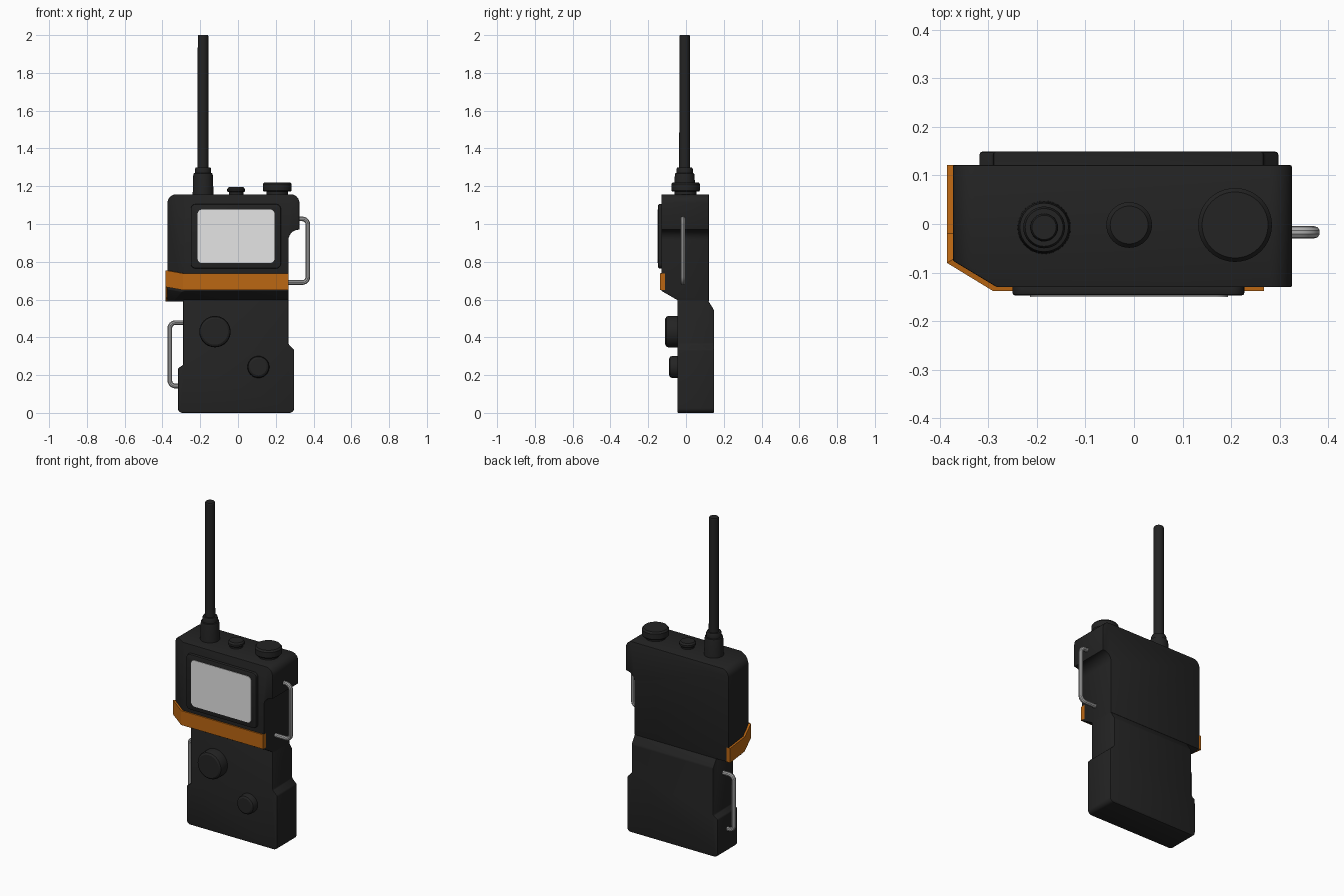
import bpy, bmesh, math
from mathutils import Vector, Matrix

if "Cube" in bpy.data.objects:
    bpy.data.objects.remove(bpy.data.objects["Cube"])


def material(name, rgb):
    m = bpy.data.materials.new(name)
    m.diffuse_color = (*rgb, 1)
    m.use_nodes = True
    m.node_tree.nodes["Principled BSDF"].inputs["Base Color"].default_value = m.diffuse_color
    return m


BLACK = material("black_rubber", (0.017, 0.017, 0.017))
ORANGE = material("orange_trim", (0.50, 0.135, 0.006))
SCREEN = material("pale_screen", (0.78, 0.78, 0.78))
METAL = material("grey_metal", (0.42, 0.42, 0.42))


def rounded(points, closed=True, steps=6):
    """Round each (u, v, cut) corner with an arc starting 'cut' away from it."""
    out, n = [], len(points)
    for i, p in enumerate(points):
        c, cut = Vector(p[:2]), (p[2] if len(p) > 2 else 0)
        if not cut or (not closed and i in (0, n - 1)):
            out.append(c)
            continue
        a = c + (Vector(points[i - 1][:2]) - c).normalized() * cut
        b = c + (Vector(points[(i + 1) % n][:2]) - c).normalized() * cut
        for k in range(steps + 1):
            t = k / steps
            w = (1 - t) ** 2, 2 * t * (1 - t) * 0.7071, t * t
            out.append((a * w[0] + c * w[1] + b * w[2]) / sum(w))
    return out


def finish(ob, mat, bevel=0):
    """Add to scene, bevel, apply and shade."""
    if ob.name not in bpy.context.scene.collection.objects:
        bpy.context.scene.collection.objects.link(ob)
    ob.data.materials.append(mat)
    if bevel:
        m = ob.modifiers.new("edge_bevel", 'BEVEL')
        m.width, m.segments, m.limit_method = bevel, 2, 'ANGLE'
        m.angle_limit = math.radians(28)
    bpy.ops.object.select_all(action='DESELECT')
    ob.select_set(True)
    bpy.context.view_layer.objects.active = ob
    bpy.ops.object.convert(target='MESH')
    bpy.ops.object.shade_smooth_by_angle(angle=math.radians(30))
    return ob


def mesh_object(name, bm, mat, bevel=0):
    bmesh.ops.recalc_face_normals(bm, faces=bm.faces)
    me = bpy.data.meshes.new(name)
    bm.to_mesh(me)
    bm.free()
    return finish(bpy.data.objects.new(name, me), mat, bevel)


def prism(name, profile, y0, y1, mat, bevel=0, cuts=()):
    """Extrude an (x, z) profile along y, then slice off (point, normal) planes."""
    bm = bmesh.new()
    face = bm.faces.new([bm.verts.new((p.x, y0, p.y)) for p in rounded(profile)])
    ext = bmesh.ops.extrude_face_region(bm, geom=[face], use_keep_orig=True)
    verts = [g for g in ext["geom"] if isinstance(g, bmesh.types.BMVert)]
    bmesh.ops.translate(bm, verts=verts, vec=(0, y1 - y0, 0))
    for co, no in cuts:
        res = bmesh.ops.bisect_plane(bm, geom=bm.verts[:] + bm.edges[:] + bm.faces[:],
                                     plane_co=co, plane_no=no, clear_outer=True)
        edges = [g for g in res["geom_cut"] if isinstance(g, bmesh.types.BMEdge)]
        bmesh.ops.edgenet_fill(bm, edges=edges)
    return mesh_object(name, bm, mat, bevel)


def lathe(name, profile, centre, mat, forward=False, segs=40, bevel=0):
    """Revolve (radius, height) points; forward=True points the axis to -y."""
    bm = bmesh.new()
    rings = [[bm.verts.new((r * math.cos(2 * math.pi * i / segs),
                            r * math.sin(2 * math.pi * i / segs), h))
              for i in range(segs)] for r, h in profile]
    for lo, hi in zip(rings, rings[1:]):
        for i in range(segs):
            j = (i + 1) % segs
            bm.faces.new((lo[i], lo[j], hi[j], hi[i]))
    bm.faces.new(rings[0])
    bm.faces.new(rings[-1])
    if forward:
        bm.transform(Matrix.Rotation(math.radians(90), 4, 'X'))
    bm.transform(Matrix.Translation(centre))
    return mesh_object(name, bm, mat, bevel)


def wire_handle(name, path, y, radius=0.013):
    cu = bpy.data.curves.new(name, 'CURVE')
    cu.dimensions, cu.bevel_depth = '3D', radius
    cu.bevel_resolution, cu.use_fill_caps = 3, True
    pts = rounded(path, closed=False)
    sp = cu.splines.new('POLY')
    sp.points.add(len(pts) - 1)
    for q, p in zip(sp.points, pts):
        q.co = (p.x, y, p.y, 1)
    return finish(bpy.data.objects.new(name, cu), METAL)


# Upper housing: right side notch, front-left chamfer and sloped chin
upper = [(-0.373, 0.59), (-0.373, 1.157, 0.045), (0.325, 1.157, 0.045),
         (0.325, 0.97), (0.267, 0.97, 0.055), (0.267, 0.59)]
prism("upper_housing", upper, -0.13, 0.121, BLACK, 0.005, cuts=[
    ((-0.38, -0.0715, 0.8), (-0.514, -0.857, 0)),
    ((0, -0.137, 0.65), (0, -0.50, -0.866)),
    ((-0.385, -0.08, 0.667), Vector((-0.416, -0.52, -0.57)).normalized()),
])

# Lower housing: flared foot, sloped back shoulder
lower = [(-0.318, 0, 0.025), (0.297, 0, 0.025), (0.297, 0.335), (0.267, 0.365),
         (0.267, 0.62), (-0.29, 0.62), (-0.29, 0.255), (-0.318, 0.235)]
prism("lower_housing", lower, -0.046, 0.149, BLACK, 0.006, cuts=[
    ((0, 0.12, 0.59), Vector((0, 0.85, 0.53)).normalized()),
])

# Orange band wrapping the front, the chamfer and the left side
bm = bmesh.new()
stations = [((0.268, -0.138), (0.267, -0.11), 0.650), ((-0.29, -0.138), (-0.28, -0.11), 0.650),
            ((-0.385, -0.08), (-0.36, -0.065), 0.667), ((-0.385, -0.02), (-0.36, -0.02), 0.608),
            ((-0.385, 0.121), (-0.36, 0.121), 0.591)]
loops = [[bm.verts.new((*o, z)), bm.verts.new((*o, z + 0.088)),
          bm.verts.new((*i, z + 0.088)), bm.verts.new((*i, z))] for o, i, z in stations]
for a, b in zip(loops, loops[1:]):
    for k in range(4):
        bm.faces.new((a[k], a[(k + 1) % 4], b[(k + 1) % 4], b[k]))
bm.faces.new(loops[0])
bm.faces.new(loops[-1])
mesh_object("orange_band", bm, ORANGE)


# Screen and its frame
def rect(x0, x1, z0, z1, r):
    return [(x0, z0, r), (x1, z0, r), (x1, z1, r), (x0, z1, r)]


prism("screen_frame", rect(-0.25, 0.227, 0.765, 1.105, 0.025), -0.147, -0.12, BLACK, 0.005)
prism("screen", rect(-0.214, 0.194, 0.793, 1.077, 0.025), -0.150, -0.144, SCREEN)

# Front buttons
for name, x, z, r, h in (("large_button", -0.122, 0.43, 0.083, 0.065),
                         ("small_button", 0.108, 0.243, 0.058, 0.045)):
    lathe(name, [(r, -0.01), (r, h - 0.016), (r - 0.004, h - 0.006), (r - 0.014, h)],
          (x, -0.045, z), BLACK, forward=True)

# Top knobs on narrower stems
for name, x, r, s, h0, h in (("volume_knob", 0.208, 0.076, 0.058, 0.018, 0.066),
                             ("small_knob", -0.01, 0.047, 0.038, 0.014, 0.040)):
    lathe(name, [(s, -0.01), (s, h0), (r - 0.004, h0), (r, h0 + 0.005),
                 (r, h - 0.01), (r - 0.008, h)], (x, -0.002, 1.155), BLACK)

# Antenna with stepped base
lathe("antenna", [(0.055, 1.145), (0.053, 1.25), (0.050, 1.268), (0.043, 1.27),
                  (0.043, 1.29), (0.039, 1.30), (0.029, 1.30), (0.028, 1.995),
                  (0.025, 2.0)], (-0.185, -0.007, 0), BLACK, segs=32)

# Wire strap handles on both sides
wire_handle("right_handle", [(0.29, 1.027), (0.37, 1.027, 0.03), (0.37, 0.69, 0.03),
                             (0.255, 0.69)], -0.017)
wire_handle("left_handle", [(-0.27, 0.478), (-0.361, 0.478, 0.03), (-0.361, 0.142, 0.03),
                            (-0.29, 0.142)], 0.05)
